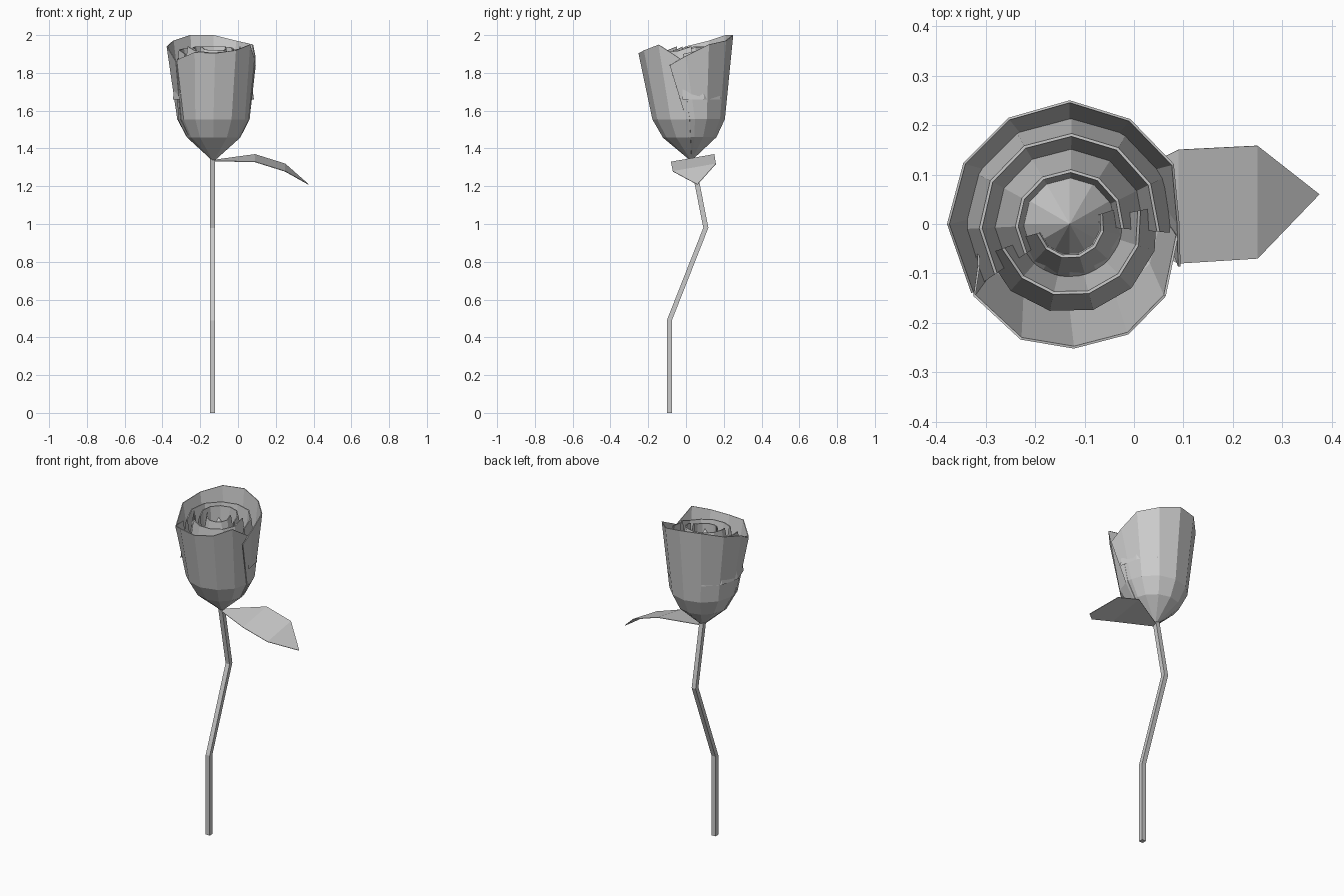
import bpy, bmesh
from math import sin, cos, radians
from mathutils import Vector

if "Cube" in bpy.data.objects:
    bpy.data.objects.remove(bpy.data.objects["Cube"])

grey = bpy.data.materials.new("plain_grey")
grey.use_nodes = True
grey.diffuse_color = (0.6, 0.6, 0.6, 1)
grey.node_tree.nodes["Principled BSDF"].inputs["Base Color"].default_value = grey.diffuse_color

AXIS_X = -0.13


def finish(name, bm, thickness=0):
    bmesh.ops.remove_doubles(bm, verts=bm.verts, dist=0.0005)
    bmesh.ops.recalc_face_normals(bm, faces=bm.faces)
    mesh = bpy.data.meshes.new(name)
    bm.to_mesh(mesh)
    bm.free()
    mesh.materials.append(grey)
    obj = bpy.data.objects.new(name, mesh)
    bpy.context.collection.objects.link(obj)
    if thickness:
        mod = obj.modifiers.new("thickness", 'SOLIDIFY')
        mod.thickness = thickness
        mod.offset = -1
    return obj


def skin(name, rows, thickness=0):
    """Join equal-length rows of points into a sheet of quads."""
    bm = bmesh.new()
    grid = [[bm.verts.new(p) for p in row] for row in rows]
    for low, high in zip(grid, grid[1:]):
        for i in range(len(low) - 1):
            bm.faces.new((low[i], low[i + 1], high[i + 1], high[i]))
    return finish(name, bm, thickness)


def polar(angle, r, z, cy=0.0):
    a = radians(angle)
    return Vector((AXIS_X + r * cos(a), cy + r * sin(a), z))


def outer_petal(name, low_angles, top, swell):
    """Cup-shaped petal: shared bowl profile below, individual top edge."""
    bowl = [(0.004, 1.34, 0.03), (0.14, 1.46, 0.02), (0.19, 1.555, 0.014)]
    rows = [[polar(a, r * swell, z, cy) for a in low_angles] for r, z, cy in bowl]
    rows.append([polar(a, r, z) for a, r, z in top])
    return skin(name, rows, 0.005)


def inner_petal(name, start, end, steps, outer_foot, rim, inner_foot, height, dip):
    """Curled petal with a wedge section, its ends dipping."""
    rows = []
    section = [(outer_foot, 1.66), (rim, height), (rim - 0.006, height), (inner_foot, 1.7)]
    for r, z in section:
        row = []
        for i in range(steps + 1):
            t = i / steps
            drop = dip * (2 * t - 1) ** 4 if z == height else 0
            row.append(polar(start + (end - start) * t, r, z - drop))
        rows.append(row)
    return skin(name, rows)


# Two large outer petals
outer_petal("back_outer_petal",
            [-4, 10, 30, 60, 90, 120, 150, 180, 205],
            [(-21, 0.24, 1.84), (0, 0.222, 1.89), (30, 0.243, 1.95),
             (60, 0.245, 1.97), (90, 0.25, 2.0), (120, 0.248, 2.0),
             (150, 0.248, 1.97), (180, 0.248, 1.94), (215, 0.243, 1.86)], 1.01)
outer_petal("front_outer_petal",
            [192, 215, 240, 270, 300, 330, 362],
            [(205, 0.2, 1.88), (217, 0.238, 1.87), (247, 0.249, 1.91), (272, 0.247, 1.905),
             (298, 0.248, 1.92), (323, 0.238, 1.95), (354, 0.216, 1.87)], 0.985)

# Curled inner petals
inner_petal("back_middle_petal", -5, 214, 7, 0.215, 0.183, 0.15, 1.93, 0.03)
inner_petal("front_middle_petal", 200, 371, 6, 0.18, 0.146, 0.105, 1.91, -0.03)
inner_petal("back_inner_petal", -5, 214, 7, 0.16, 0.11, 0.09, 1.94, 0.02)
inner_petal("front_inner_petal", 196, 378, 6, 0.115, 0.07, 0.06, 1.92, -0.02)

# Pointed heart of the bud
bm = bmesh.new()
bmesh.ops.create_cone(bm, segments=12, radius1=0.11, radius2=0, depth=0.2, cap_ends=False)
bmesh.ops.translate(bm, verts=bm.verts, vec=(AXIS_X, 0, 1.82))
finish("bud_heart", bm)

# Bent square stem
bm = bmesh.new()
h = 0.0135
rings = []
for y, z in [(-0.088, 0), (-0.088, 0.49), (0.105, 0.98), (0.03, 1.36)]:
    rings.append([bm.verts.new((AXIS_X - 0.005 + sx * h, y + sy * h, z))
                  for sx, sy in [(-1, -1), (1, -1), (1, 1), (-1, 1)]])
for low, high in zip(rings, rings[1:]):
    for i in range(4):
        j = (i + 1) % 4
        bm.faces.new((low[i], low[j], high[j], high[i]))
bm.faces.new(rings[0])
bm.faces.new(rings[-1])
finish("stem", bm)

# Drooping leaf
skin("leaf", [[(-0.13, 0.02, 1.335), (-0.13, 0.04, 1.34)],
              [(0.09, -0.08, 1.33), (0.09, 0.15, 1.37)],
              [(0.25, -0.07, 1.28), (0.25, 0.158, 1.32)],
              [(0.375, 0.06, 1.21), (0.375, 0.06, 1.21)]], 0.003)
